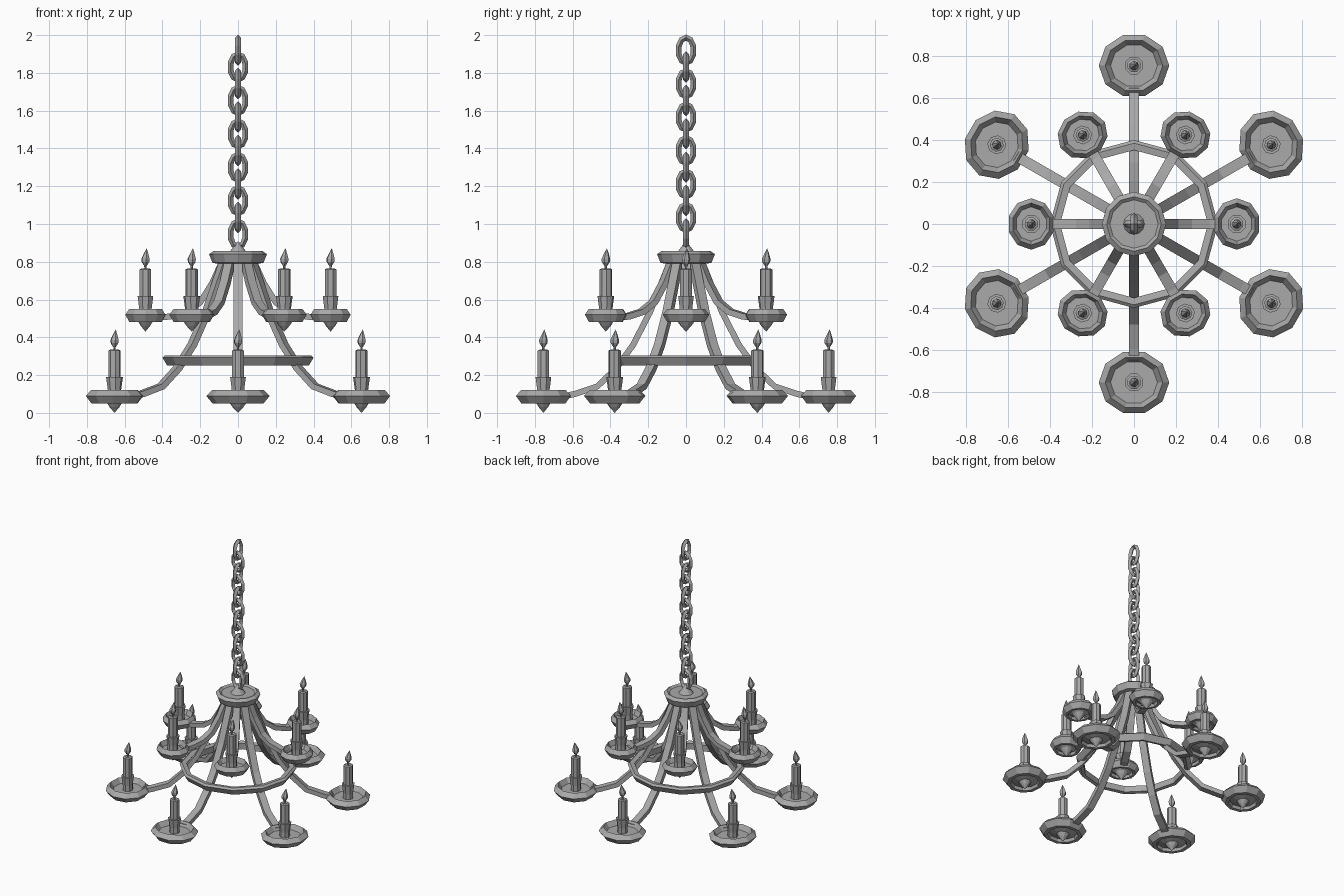
import bpy, bmesh, math
from math import sin, cos, pi, radians
from mathutils import Vector

cube = bpy.data.objects.get("Cube")
if cube:
    bpy.data.objects.remove(cube, do_unlink=True)

iron = bpy.data.materials.new("grey iron")
iron.use_nodes = True
GREY = (0.4, 0.4, 0.4, 1)
iron.diffuse_color = GREY
iron.node_tree.nodes["Principled BSDF"].inputs["Base Color"].default_value = GREY


def finish(name, bm):
    """Turn a bmesh into a flat shaded mesh."""
    bmesh.ops.remove_doubles(bm, verts=bm.verts, dist=0.0001)
    bmesh.ops.recalc_face_normals(bm, faces=bm.faces)
    mesh = bpy.data.meshes.new(name)
    bm.to_mesh(mesh)
    bm.free()
    mesh.materials.append(iron)
    return mesh


def place(name, mesh, loc=(0, 0, 0), turn=0):
    ob = bpy.data.objects.new(name, mesh)
    ob.location = loc
    ob.rotation_euler.z = turn
    bpy.context.collection.objects.link(ob)
    return ob


def skin(bm, loops, closed):
    """Bridge equal vertex loops with quads."""
    rows = [[bm.verts.new(p) for p in loop] for loop in loops]
    n = len(rows[0])
    for i in range(len(rows) if closed else len(rows) - 1):
        a, b = rows[i], rows[(i + 1) % len(rows)]
        for j in range(n):
            k = (j + 1) % n
            bm.faces.new((a[j], a[k], b[k], b[j]))
    return rows


def lathe(name, profile, sides, start=0.0, squash=1.0, closed=False):
    bm = bmesh.new()
    angles = [start + 2 * pi * i / sides for i in range(sides)]
    loops = [[(max(r, 0.00001) * cos(a) * squash, max(r, 0.00001) * sin(a), z)
              for a in angles] for r, z in profile]
    skin(bm, loops, closed)
    return finish(name, bm)


def arm(name, path, width, thick):
    """Sweep a flat bar along a path in the local XZ plane."""
    pts = [Vector((r, 0, z)) for r, z in path]
    bm = bmesh.new()
    loops = []
    for i, p in enumerate(pts):
        d = (pts[min(i + 1, len(pts) - 1)] - pts[max(i - 1, 0)]).normalized()
        up = Vector((-d.z, 0, d.x)) * thick / 2
        side = Vector((0, width / 2, 0))
        loops.append([p + up + side, p + up - side, p - up - side, p - up + side])
    rows = skin(bm, loops, False)
    bm.faces.new(rows[0])
    bm.faces.new(rows[-1])
    return finish(name, bm)


def dish(name, k):
    """Drip dish with a raised rim, hollow underside and a pointed drop."""
    rim = [(0, .085), (.112, .085), (.137, .12), (.168, .09), (.135, .05), (.108, .05),
           (.1, .07)]
    drop = [(.046, .055), (.028, .03), (0, 0)]
    return lathe(name, [(r * k, z) for r, z in rim] + drop, 10, pi / 2, .91)


# Chain of alternating oval links
def chain_link():
    bm = bmesh.new()
    bar, loops = .016, []
    for i in range(10):
        a = 2 * pi * (i + .5) / 10
        c = Vector((.041 * cos(a), 0, .067 * sin(a)))
        out = Vector((cos(a), 0, sin(a))) * bar
        side = Vector((0, bar, 0))
        loops.append([c + out, c + side, c - out, c - side])
    skin(bm, loops, True)
    return finish("chain_link", bm)


link = chain_link()
for i in range(12):
    place(f"chain_link_{i + 1}", link, (0, 0, 1.92 - i * .0885), 0 if i % 2 else pi / 2)

# Ceiling cap and hoop
cap = lathe("top_cap", [(0, .91), (.016, .89), (.05, .845), (.115, .845), (.13, .857),
                        (.153, .84), (.135, .795), (.11, .79), (0, .8)], 12)
place("top_cap", cap)
hoop = lathe("hoop", [(.385, .305), (.4, .293), (.375, .25), (.352, .255), (.352, .3)],
             12, closed=True)
place("hoop", hoop)

# Shared candle parts
holder = lathe("candle_holder", [(0, .08), (.036, .08), (.036, .125), (.045, .19),
                                 (.034, .19), (0, .185)], 8, pi / 8)
candle = lathe("candle", [(0, .18), (.033, .18), (.033, .33), (.022, .335), (0, .33)], 8, pi / 8)
flame = lathe("flame", [(0, .325), (.006, .325), (.007, .348), (.022, .37), (.023, .386),
                        (.012, .415), (0, .442)], 6)
for v in flame.vertices:
    v.co.x += max(0, v.co.z - .385) * .15

# Two tiers of six arms, each with a dish and a candle
LOWER = [(.085, .8), (.125, .7), (.19, .535), (.28, .36), (.37, .235), (.47, .14),
         (.59, .1), (.645, .088)]
UPPER = [(.085, .8), (.135, .69), (.2, .585), (.27, .535), (.36, .51), (.43, .505)]
tiers = [("lower", LOWER, .755, 0, 1.0, 30), ("upper", UPPER, .49, .43, .73, 0)]
for tier, path, reach, height, size, first in tiers:
    bar = arm(tier + "_arm", path, .05, .032)
    plate = dish(tier + "_dish", size)
    for i in range(6):
        a = radians(first + 60 * i)
        spot = (reach * cos(a), reach * sin(a), height)
        place(f"{tier}_arm_{i + 1}", bar, turn=a)
        place(f"{tier}_dish_{i + 1}", plate, spot, a)
        place(f"{tier}_holder_{i + 1}", holder, spot, a)
        place(f"{tier}_candle_{i + 1}", candle, spot, a)
        place(f"{tier}_flame_{i + 1}", flame, spot, radians(40))
